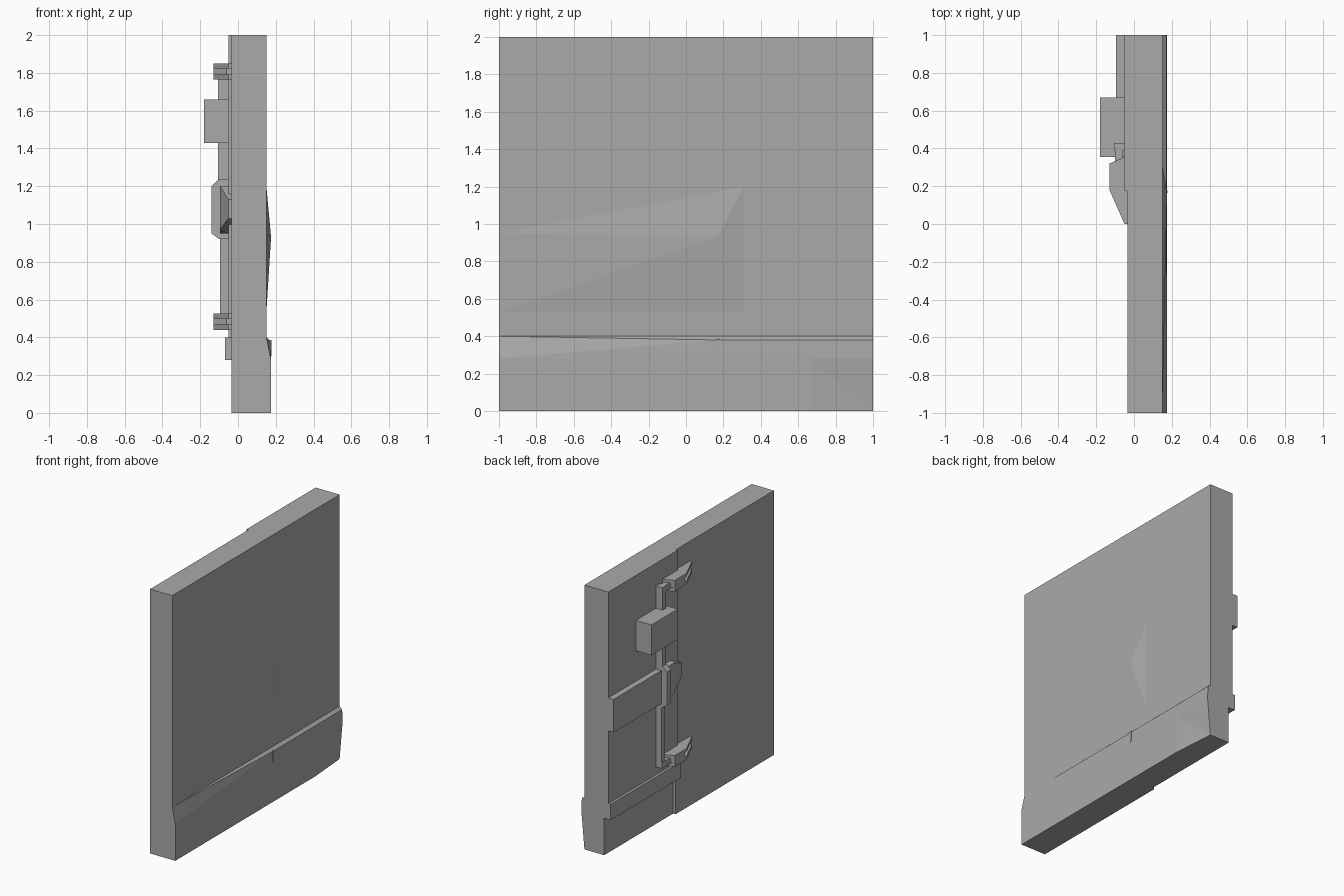
import bpy
import bmesh

cube = bpy.data.objects.get("Cube")
if cube:
    bpy.data.objects.remove(cube, do_unlink=True)

grey = bpy.data.materials.new("plain_grey")
colour = (0.4, 0.4, 0.4, 1)
grey.use_nodes = True
grey.diffuse_color = colour
grey.node_tree.nodes["Principled BSDF"].inputs["Base Color"].default_value = colour


def finish(name, bm):
    bmesh.ops.recalc_face_normals(bm, faces=bm.faces[:])
    mesh = bpy.data.meshes.new(name)
    bm.to_mesh(mesh)
    bm.free()
    mesh.materials.append(grey)
    obj = bpy.data.objects.new(name, mesh)
    bpy.context.collection.objects.link(obj)
    return obj


def hull(name, points):
    bm = bmesh.new()
    for p in points:
        bm.verts.new(p)
    bmesh.ops.convex_hull(bm, input=bm.verts[:])
    bmesh.ops.dissolve_limit(bm, angle_limit=0.001, verts=bm.verts[:], edges=bm.edges[:])
    return finish(name, bm)


def box(name, xs, ys, zs):
    return hull(name, [(x, y, z) for x in xs for y in ys for z in zs])


def plate(name, outline, zs):
    """Horizontal outline in x and y, extruded between two heights."""
    return hull(name, [(x, y, z) for x, y in outline for z in zs])


# Door slab and its inner linings; the lower rear corner is recessed
box("door_slab", (-0.015, 0.15), (-1, 1), (0, 2))
box("front_lining", (-0.035, -0.01), (-1, 0.175), (0, 2))
box("rear_lining", (-0.05, -0.01), (0.175, 1), (0.28, 2))

# Faceted outer skirt, tapering inward at the rear corner
bm = bmesh.new()
v = [bm.verts.new(p) for p in (
    (0.15, -1, 0.4), (0.15, 1, 0.4), (0.175, -1, 0.28),
    (0.172, 0.17, 0.38), (0.172, 1, 0.38), (0.175, 0.67, 0.28),
    (0.175, 1, 0.28), (0.175, -1, 0), (0.175, 0.67, 0),
    (0.15, 1, 0), (0.15, -1, 0))]
for face in ((0, 2, 3), (0, 3, 4, 1), (2, 7, 8, 5), (2, 5, 3), (3, 5, 6, 4),
             (5, 8, 9), (5, 9, 6), (0, 10, 7, 2), (1, 4, 6, 9),
             (10, 9, 8, 7), (0, 1, 9, 10)):
    bm.faces.new([v[i] for i in face])
finish("outer_skirt", bm)
box("skirt_nick", (0.16, 0.177), (0.165, 0.178), (0.30, 0.385))

# Shallow faceted bulge on the outer face
hull("outer_bulge", [(0.15, -1, 0.53), (0.15, 0.31, 0.53), (0.15, 0.31, 1.2),
                     (0.15, -1, 0.95), (0.175, 0.17, 0.93)])

# Inner cross bands
box("lower_band", (-0.07, -0.01), (0.16, 1), (0.28, 0.4))
box("middle_band", (-0.095, -0.04), (0.38, 1), (0.95, 1.2))
hull("middle_band_tip", [(x, y, z) for x, y, low, high in (
    (-0.095, 0.39, 0.95, 1.2), (-0.04, 0.39, 0.95, 1.2),
    (-0.095, 0.28, 0.97, 1.2), (-0.04, 0.25, 0.95, 1.2),
    (-0.05, 0.12, 1.03, 1.13), (-0.03, 0.12, 1.03, 1.13))
    for z in (low, high)])

# Lock box and the rod running through it
box("lock_box", (-0.18, -0.04), (0.355, 0.67), (1.43, 1.66))
box("upper_rod", (-0.105, -0.045), (0.39, 0.43), (1.2, 1.83))
box("lower_rod", (-0.095, -0.045), (0.39, 0.43), (0.46, 0.95))
hull("rod_bridge", [(x, y, z) for y in (0.38, 0.43) for x, z in (
    (-0.05, 0.92), (-0.1, 0.92), (-0.14, 0.95),
    (-0.14, 1.2), (-0.105, 1.235), (-0.05, 1.235))])

# Forked latches at both ends of the rod
fork = [(-0.035, 0.355), (-0.05, 0.355), (-0.13, 0.32),
        (-0.13, 0.18), (-0.05, 0), (-0.035, 0)]
core = [(-0.035, 0.34), (-0.05, 0.34), (-0.13, 0.32),
        (-0.13, 0.2), (-0.06, 0.12), (-0.035, 0.12)]
for name, z in (("lower", 0.44), ("upper", 1.765)):
    plate(name + "_latch_bottom_prong", fork, (z, z + 0.027))
    plate(name + "_latch_core", core, (z + 0.02, z + 0.065))
    plate(name + "_latch_top_prong", fork, (z + 0.058, z + 0.085))
    box(name + "_rod_foot", (-0.1, -0.06), (0.3, 0.43), (z + 0.02, z + 0.065))
